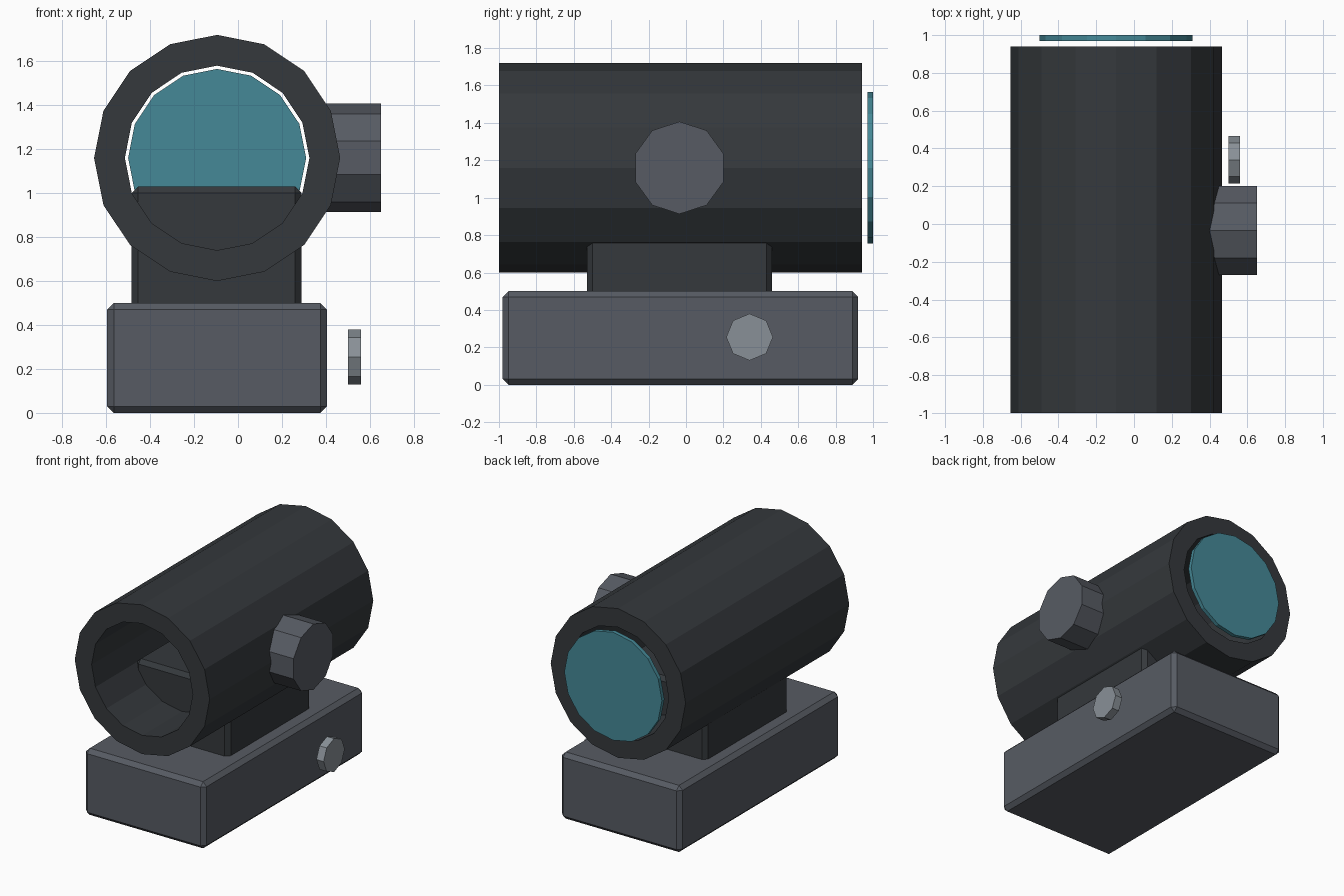
import bpy, bmesh
from math import pi
from mathutils import Matrix, Vector

if "Cube" in bpy.data.objects:
    bpy.data.objects.remove(bpy.data.objects["Cube"])

AXIS_X, AXIS_Z = -0.095, 1.16  # optical axis


def material(name, rgb):
    m = bpy.data.materials.new(name)
    m.diffuse_color = (*rgb, 1)
    m.use_nodes = True
    m.node_tree.nodes["Principled BSDF"].inputs["Base Color"].default_value = m.diffuse_color
    return m


dark = material("dark_metal", (0.035, 0.04, 0.045))
grey = material("grey_metal", (0.095, 0.105, 0.125))
steel = material("steel", (0.25, 0.28, 0.31))
teal = material("lens_glass", (0.06, 0.25, 0.31))


def finish(name, bm, mat):
    bmesh.ops.recalc_face_normals(bm, faces=bm.faces[:])
    mesh = bpy.data.meshes.new(name)
    bm.to_mesh(mesh)
    bm.free()
    mesh.materials.append(mat)
    ob = bpy.data.objects.new(name, mesh)
    bpy.context.collection.objects.link(ob)
    return ob


def block(name, lo, hi, mat, bevel=0.03):
    lo, hi = Vector(lo), Vector(hi)
    bm = bmesh.new()
    bmesh.ops.create_cube(bm, size=1, matrix=Matrix.Translation((lo + hi) / 2)
                          @ Matrix.Diagonal((*(hi - lo), 1)))
    ob = finish(name, bm, mat)
    mod = ob.modifiers.new("edge_bevel", 'BEVEL')
    mod.width, mod.segments = bevel, 1
    return ob


def turned(name, profile, centre, axis, sides, mat):
    """Revolve (radius, distance) points about a line through centre, first vertex on top."""
    centre, axis, up = Vector(centre), Vector(axis), Vector((0, 0, 1))
    bm = bmesh.new()
    v = [bm.verts.new(centre + up * r + axis * d) for r, d in profile]
    edges = [bm.edges.new((a, b)) for a, b in zip(v, v[1:] + v[:1])]
    bmesh.ops.spin(bm, geom=v + edges, cent=centre, axis=axis, angle=2 * pi,
                   steps=sides, use_merge=True)
    bmesh.ops.remove_doubles(bm, verts=bm.verts[:], dist=1e-4)
    return finish(name, bm, mat)


def disc(name, radius, start, end, centre, axis, sides, mat):
    """Solid prism with flat n-gon caps."""
    centre, axis = Vector(centre), Vector(axis)
    bm = bmesh.new()
    ring = [bm.verts.new(centre + axis * start
            + Matrix.Rotation(2 * pi * i / sides, 3, axis) @ Vector((0, 0, radius)))
            for i in range(sides)]
    cap = bm.faces.new(ring)
    ext = bmesh.ops.extrude_face_region(bm, geom=[cap], use_keep_orig=True)
    new = [g for g in ext["geom"] if isinstance(g, bmesh.types.BMVert)]
    bmesh.ops.translate(bm, verts=new, vec=axis * (end - start))
    return finish(name, bm, mat)


# Rail base and the riser that reaches up into the tube
block("base", (-0.595, -0.98, 0), (0.405, 0.92, 0.5), grey)
block("riser", (-0.485, -0.53, 0.43), (0.29, 0.46, 1.03), dark)

# Hollow sight tube and rear lens
turned("tube", [(0.56, -1), (0.56, 0.94), (0.42, 0.94), (0.42, -1)],
       (AXIS_X, 0, AXIS_Z), (0, 1, 0), 16, dark)
disc("lens", 0.405, 0.97, 1.0, (AXIS_X, 0, AXIS_Z), (0, 1, 0), 16, teal)

# Side adjustment knob and clamp screw
disc("knob", 0.247, 0.35, 0.65, (0, -0.035, AXIS_Z), (1, 0, 0), 10, grey)
disc("clamp_screw", 0.125, 0.5, 0.56, (0, 0.34, 0.255), (1, 0, 0), 8, steel)
